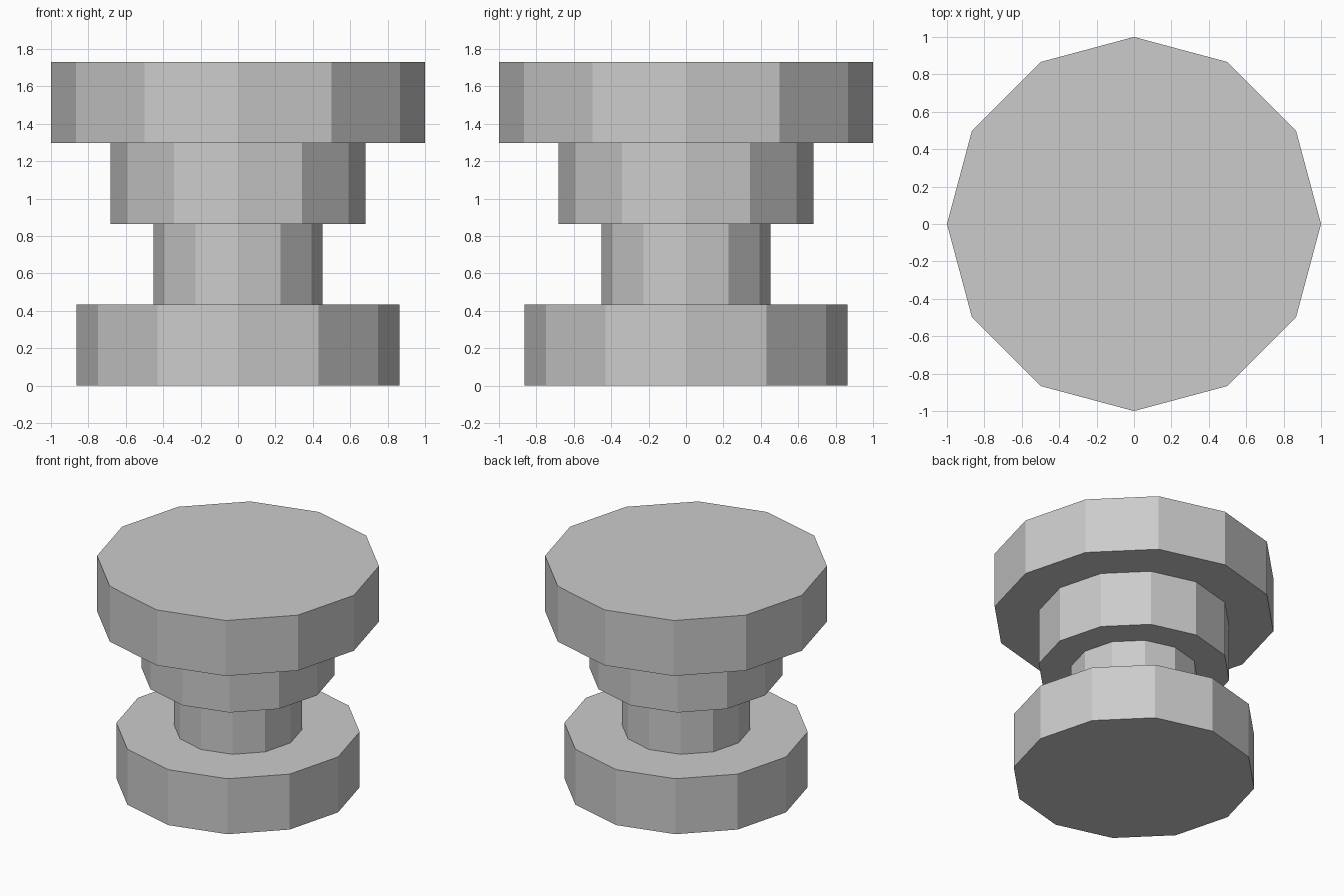
import bpy
import bmesh
from math import cos, sin, tau

if "Cube" in bpy.data.objects:
    bpy.data.objects.remove(bpy.data.objects["Cube"])

SIDES = 12
STEP = 0.4325  # height of every tier

# Tier radii from the bottom up: base, neck, collar, top disc
tiers = [0.863, 0.453, 0.683, 1.0]


def lathe(name, profile):
    """Turn an (radius, z) profile into a closed, flat-faced solid."""
    bm = bmesh.new()
    rings = [[bm.verts.new((r * cos(tau * i / SIDES), r * sin(tau * i / SIDES), z))
              for i in range(SIDES)] for r, z in profile]
    for low, high in zip(rings, rings[1:]):
        for i in range(SIDES):
            j = (i + 1) % SIDES
            bm.faces.new((low[i], low[j], high[j], high[i]))
    bm.faces.new(rings[0][::-1])
    bm.faces.new(rings[-1])
    bmesh.ops.recalc_face_normals(bm, faces=bm.faces)
    mesh = bpy.data.meshes.new(name)
    bm.to_mesh(mesh)
    bm.free()
    obj = bpy.data.objects.new(name, mesh)
    bpy.context.collection.objects.link(obj)
    return obj


# Stepped pedestal: one continuous outline through all four tiers
outline = [(r, STEP * (k + end)) for k, r in enumerate(tiers) for end in (0, 1)]
lathe("stepped_pedestal", outline)
